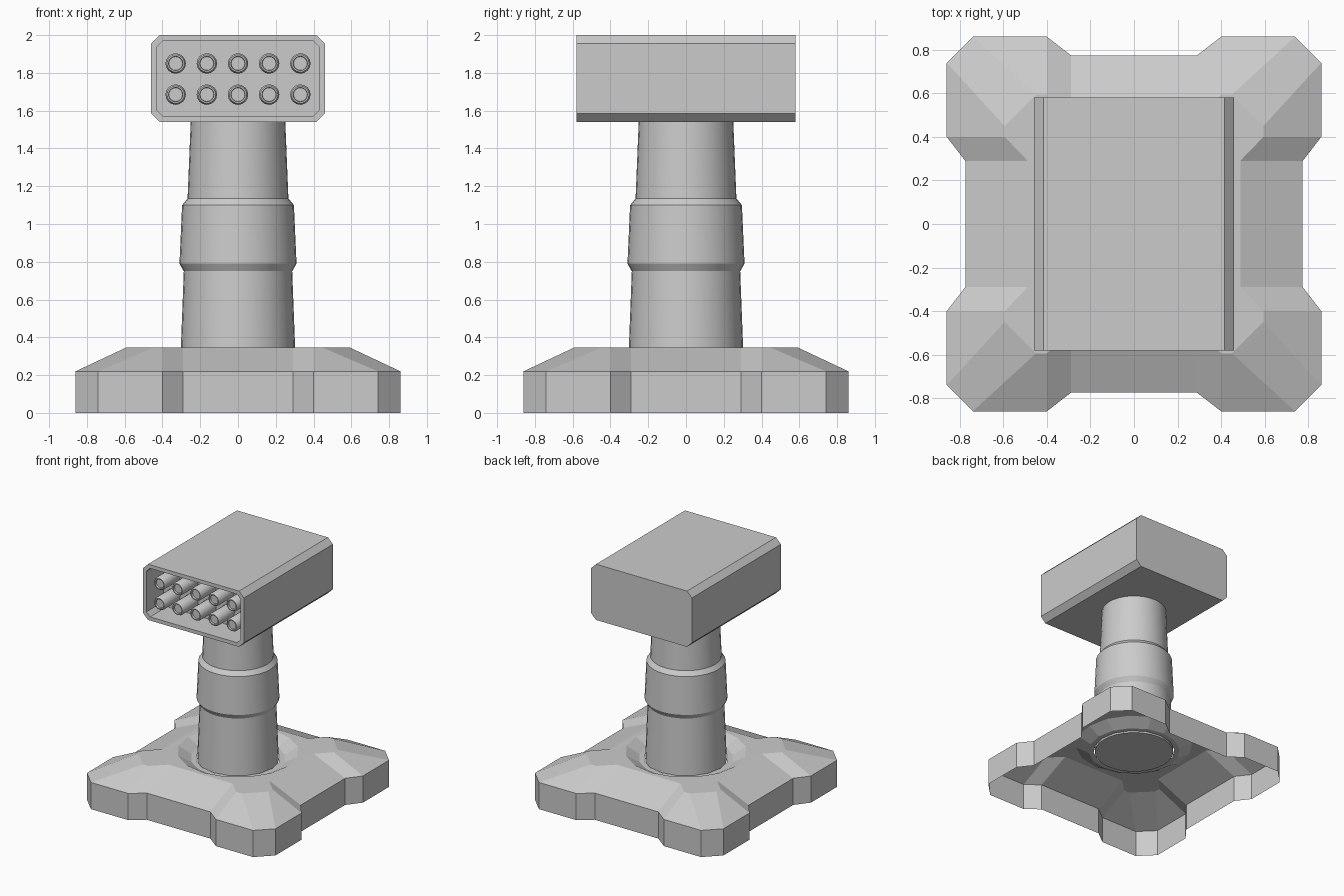
import bpy, bmesh, math
from mathutils import Matrix

if "Cube" in bpy.data.objects:
    bpy.data.objects.remove(bpy.data.objects["Cube"])


def finish(bm, name, smooth=None):
    bmesh.ops.recalc_face_normals(bm, faces=bm.faces)
    me = bpy.data.meshes.new(name)
    bm.to_mesh(me)
    bm.free()
    ob = bpy.data.objects.new(name, me)
    bpy.context.collection.objects.link(ob)
    if smooth:
        bpy.ops.object.select_all(action='DESELECT')
        ob.select_set(True)
        bpy.context.view_layer.objects.active = ob
        bpy.ops.object.shade_smooth_by_angle(angle=math.radians(smooth))
    return ob


def loop(bm, pts):
    return [bm.verts.new(p) for p in pts]


def bridge(bm, a, b):
    n = len(a)
    for i in range(n):
        j = (i + 1) % n
        bm.faces.new((a[i], a[j], b[j], b[i]))


def circle(r, z, n):
    return [(r * math.cos(2 * math.pi * i / n), r * math.sin(2 * math.pi * i / n), z)
            for i in range(n)]


def lathe(bm, profile, n, matrix=Matrix()):
    rings = [loop(bm, [matrix @ Matrix.Translation(p).to_translation() for p in circle(r, z, n)])
             for r, z in profile]
    for a, b in zip(rings, rings[1:]):
        bridge(bm, a, b)
    bm.faces.new(rings[0])
    bm.faces.new(rings[-1])


def four_way(quarter, z):
    pts = []
    for c, s in ((1, 0), (0, 1), (-1, 0), (0, -1)):
        pts += [(x * c - y * s, x * s + y * c, z) for x, y in quarter]
    return pts


# Base: open-bottomed shell with raised corner feet and a round dish
outer = [(.775, .29), (.86, .40), (.86, .74), (.74, .86), (.40, .86), (.29, .775)]
inner = [(.488, .29), (.594, .40), (.594, .45), (.45, .594), (.40, .594), (.29, .488)]
bm = bmesh.new()
foot = loop(bm, four_way(outer, 0))
wall = loop(bm, four_way(outer, .22))
top = loop(bm, four_way(inner, .345))
bridge(bm, foot, wall)
bridge(bm, wall, top)
rim = loop(bm, circle(.455, .345, 16))
dish = loop(bm, circle(.355, .29, 16))
hole = loop(bm, circle(.315, .29, 16))
bridge(bm, rim, dish)
bridge(bm, dish, hole)
edges = []
for ring in (top, rim):
    for i, v in enumerate(ring):
        w = ring[(i + 1) % len(ring)]
        edges.append(bm.edges.get((v, w)))
bmesh.ops.triangle_fill(bm, use_beauty=True, use_dissolve=False, edges=edges)
finish(bm, "base")

# Column: tapered post with a collar
bm = bmesh.new()
lathe(bm, [(.305, .28), (.287, .75), (.31, .79), (.296, 1.10), (.267, 1.135), (.25, 1.55)], 32)
finish(bm, "column", 20)


# Launcher box: chamfered housing with a recessed front
def chamfered(hx, hz, c, y, zc=1.77):
    return [(x, y, zc + z) for x, z in (
        (hx, -hz + c), (hx, hz - c), (hx - c, hz), (-hx + c, hz),
        (-hx, hz - c), (-hx, -hz + c), (-hx + c, -hz), (hx - c, -hz))]


bm = bmesh.new()
rings = [loop(bm, chamfered(*a)) for a in (
    (.46, .23, .045, .58), (.46, .23, .045, -.58),
    (.43, .20, .033, -.58), (.43, .20, .033, -.36))]
for a, b in zip(rings, rings[1:]):
    bridge(bm, a, b)
bm.faces.new(rings[0])
bm.faces.new(rings[-1])
finish(bm, "launcher_box")

# Tubes: two rows of five with bevelled, recessed mouths
bm = bmesh.new()
for z in (1.685, 1.85):
    for i in range(-2, 3):
        m = Matrix.Translation((i * .165, -.355, z)) @ Matrix.Rotation(math.pi / 2, 4, 'X')
        lathe(bm, [(.054, 0), (.054, .185), (.046, .2), (.038, .2), (.036, .185)], 16, m)
finish(bm, "tubes", 30)
